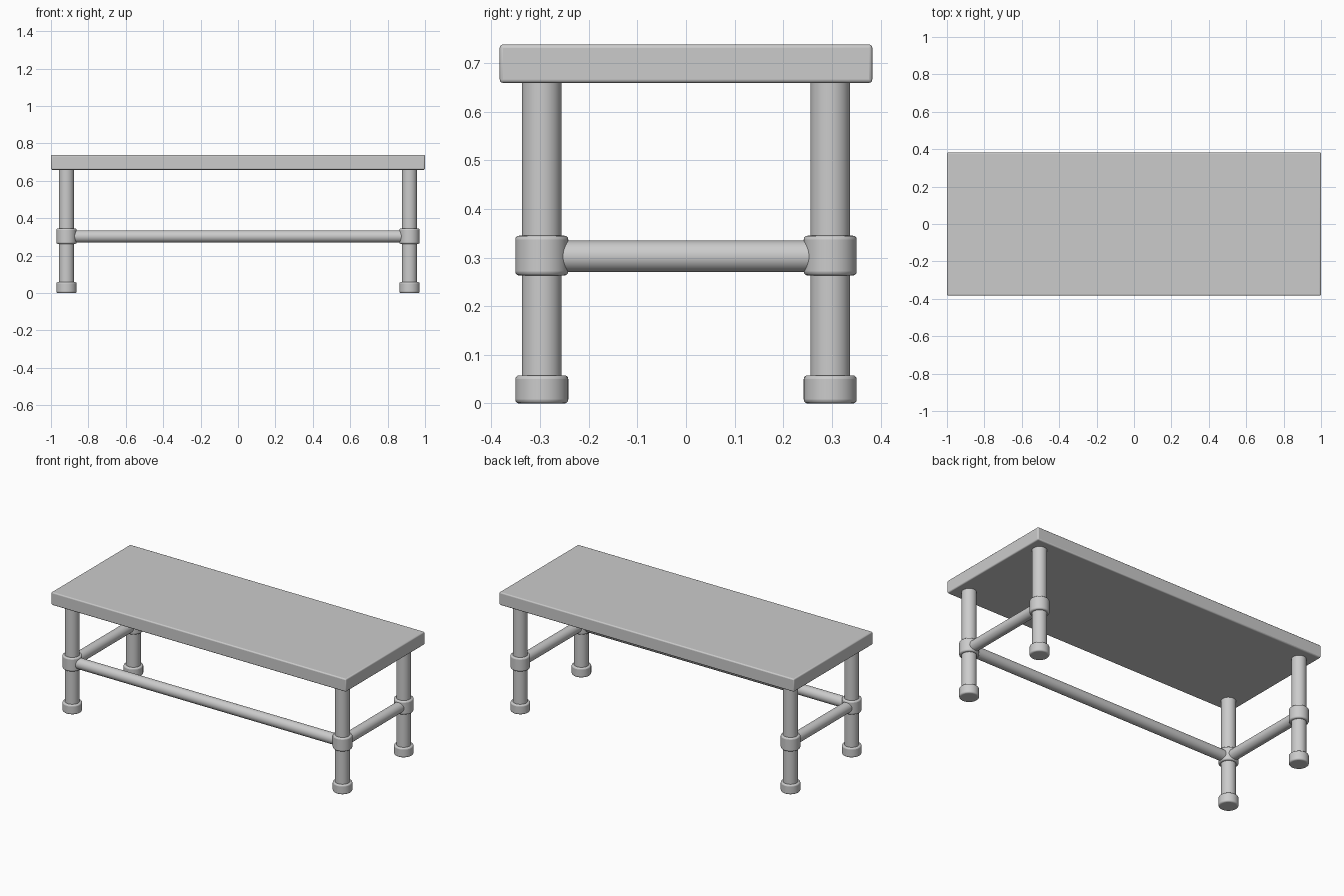
import bpy
from math import pi

if "Cube" in bpy.data.objects:
    bpy.data.objects.remove(bpy.data.objects["Cube"])

LEG_X, LEG_Y, BAR_Z = 0.917, 0.2965, 0.3025


def finish(ob, name, bevel=0.0):
    ob.name = name
    if bevel:
        m = ob.modifiers.new("rounded_edges", 'BEVEL')
        m.width, m.segments = bevel, 3
        m.limit_method, m.angle_limit = 'ANGLE', 0.7
    bpy.ops.object.shade_smooth_by_angle(angle=0.6)


def tube(name, radius, length, centre, rotation=(0, 0, 0), bevel=0.0):
    bpy.ops.mesh.primitive_cylinder_add(vertices=48, radius=radius, depth=length,
                                        location=centre, rotation=rotation)
    finish(bpy.context.object, name, bevel)


# Table top slab
bpy.ops.mesh.primitive_cube_add(size=1, location=(0, 0, 0.6985))
top = bpy.context.object
top.scale = (2.0, 0.766, 0.079)
bpy.ops.object.transform_apply(location=False, rotation=False, scale=True)
finish(top, "table_top", 0.007)

# Pipe legs, each with a foot cap and a joint collar
for x, side in ((-LEG_X, "left"), (LEG_X, "right")):
    for y, end in ((-LEG_Y, "front"), (LEG_Y, "back")):
        tag = f"{end}_{side}"
        tube(f"{tag}_leg", 0.041, 0.645, (x, y, 0.3425))
        tube(f"{tag}_foot", 0.0545, 0.058, (x, y, 0.029), bevel=0.008)
        tube(f"{tag}_collar", 0.0545, 0.082, (x, y, 0.304), bevel=0.008)
    # End stretcher joining front and back legs
    tube(f"{side}_stretcher", 0.0325, 2 * LEG_Y, (x, 0, BAR_Z), (pi / 2, 0, 0))

# Long stretcher along the front only
tube("front_stretcher", 0.0325, 2 * LEG_X, (0, -LEG_Y, BAR_Z), (0, pi / 2, 0))
